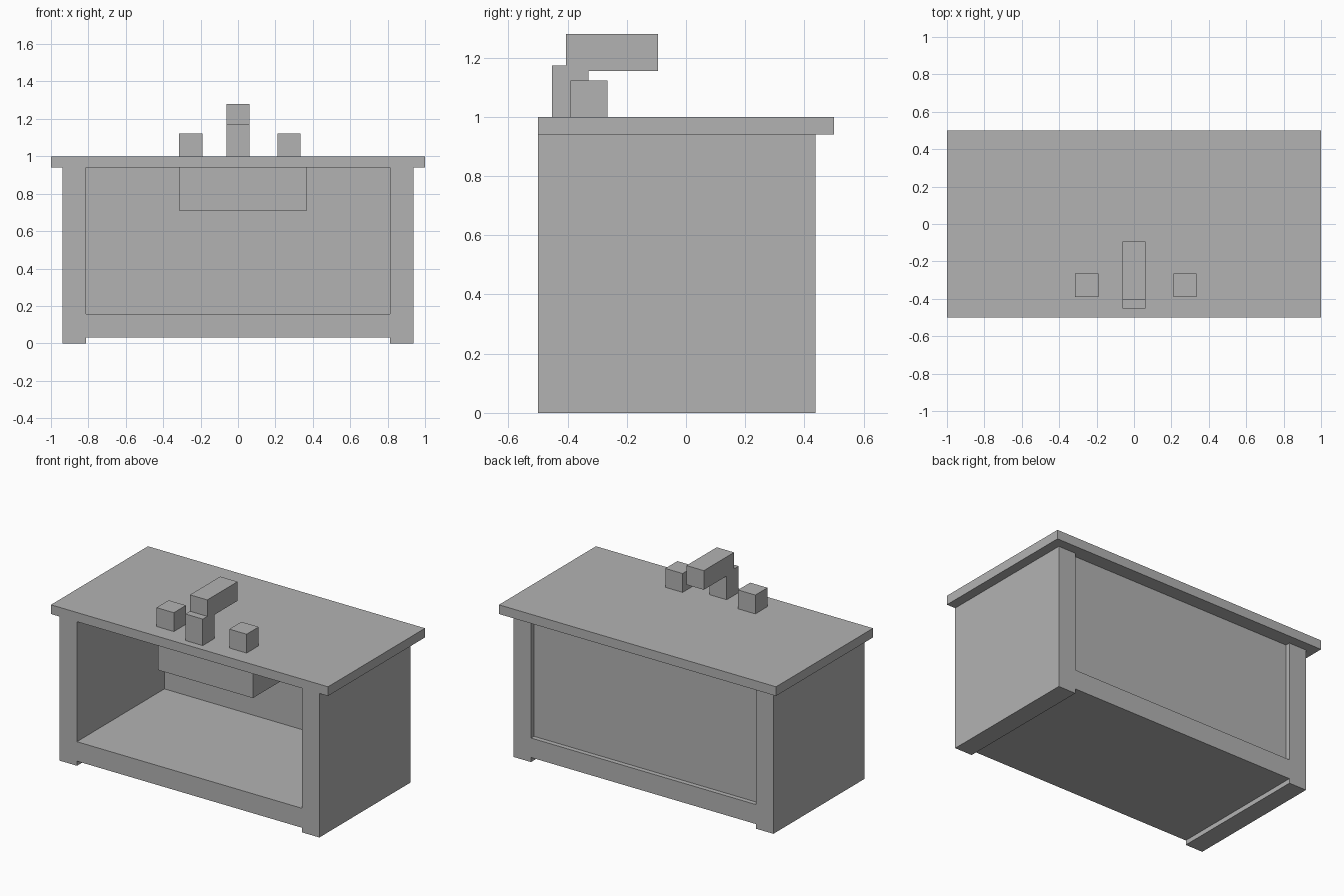
import bpy
import bmesh
from mathutils import Vector

cube = bpy.data.objects.get("Cube")
if cube:
    bpy.data.objects.remove(cube, do_unlink=True)

grey = bpy.data.materials.new("plain grey")
grey.use_nodes = True
colour = (0.45, 0.45, 0.45, 1)
grey.diffuse_color = colour
grey.node_tree.nodes["Principled BSDF"].inputs["Base Color"].default_value = colour


def box(name, low, high):
    """Axis-aligned box between two opposite corners."""
    low, high = Vector(low), Vector(high)
    bm = bmesh.new()
    bmesh.ops.create_cube(bm, size=1)
    bmesh.ops.scale(bm, vec=high - low, verts=bm.verts)
    mesh = bpy.data.meshes.new(name)
    bm.to_mesh(mesh)
    bm.free()
    mesh.materials.append(grey)
    obj = bpy.data.objects.new(name, mesh)
    obj.location = (low + high) / 2
    bpy.context.collection.objects.link(obj)


FRONT, BACK = -0.5, 0.4375
INNER, OUTER = 0.8125, 0.9375
UNDER_TOP = 0.94

# Cabinet: side walls standing on the floor, raised base, recessed thin back
box("right_side", (-OUTER, FRONT, 0), (-INNER, BACK, UNDER_TOP))
box("left_side", (INNER, FRONT, 0), (OUTER, BACK, UNDER_TOP))
box("base", (-INNER, FRONT, 0.03), (INNER, BACK, 0.157))
box("back_panel", (-INNER, 0.402, 0.157), (INNER, 0.407, UNDER_TOP))

# Worktop and the basin hanging beneath it
box("worktop", (-1, FRONT, UNDER_TOP), (1, 0.5, 1))
box("basin", (-0.315, -0.375, 0.71), (0.37, 0.25, UNDER_TOP))

# Tap with a post, a spout and two handles
box("tap_post", (-0.0625, -0.453, 1), (0.0625, -0.33, 1.173))
box("tap_spout", (-0.0625, -0.406, 1.155), (0.0625, -0.094, 1.28))
for name, x in (("right_handle", -0.315), ("left_handle", 0.21)):
    box(name, (x, -0.39, 1), (x + 0.125, -0.265, 1.123))
